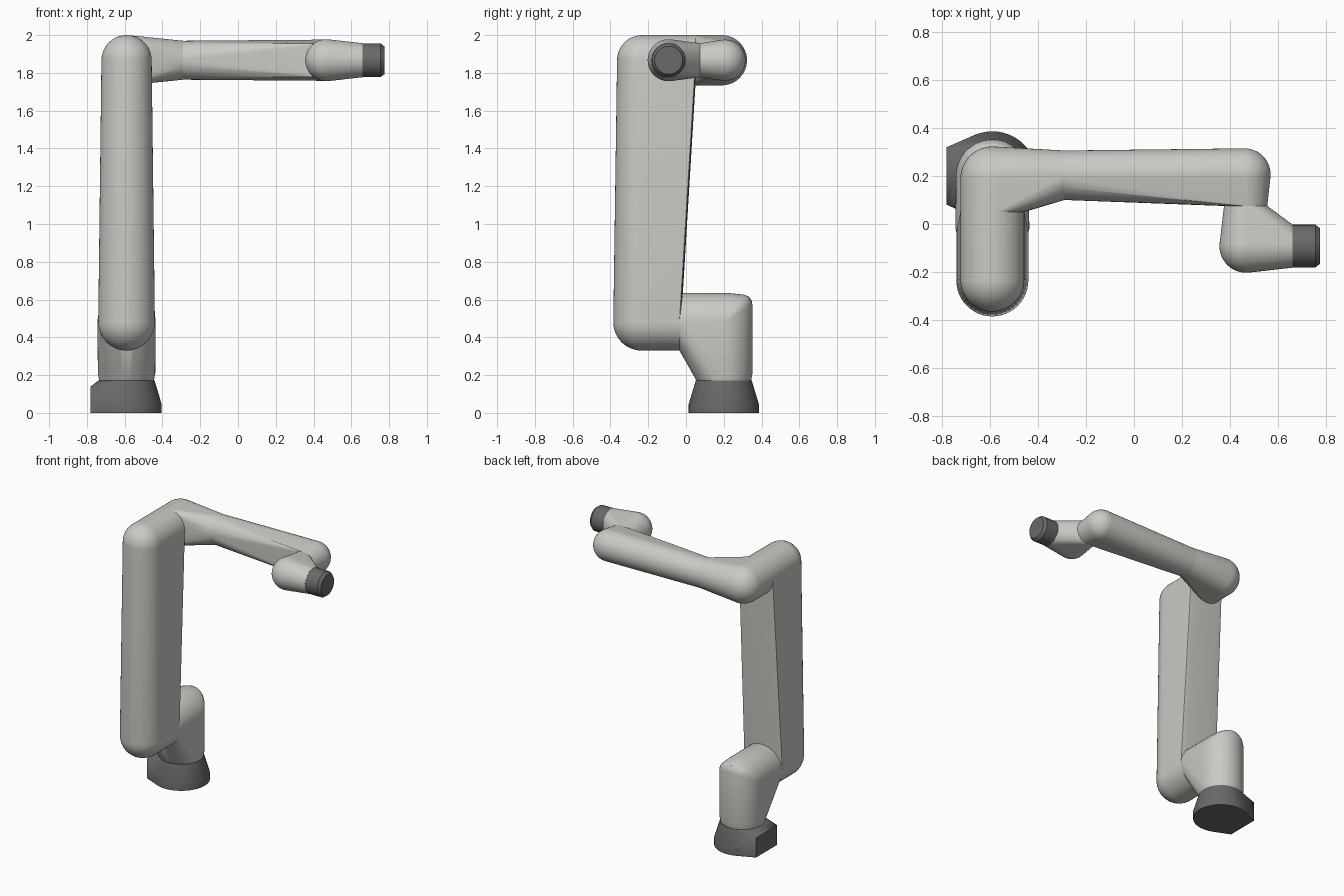
import bpy, bmesh, math
from mathutils import Vector

cube = bpy.data.objects.get("Cube")
if cube:
    bpy.data.objects.remove(cube, do_unlink=True)


def material(name, rgb):
    m = bpy.data.materials.new(name)
    m.use_nodes = True
    m.diffuse_color = (*rgb, 1)
    m.node_tree.nodes["Principled BSDF"].inputs["Base Color"].default_value = (*rgb, 1)
    return m


LIGHT = material("warm light grey", (0.60, 0.59, 0.56))
DARK = material("dark grey", (0.14, 0.14, 0.14))
SEG = 48


def disc(center, axis, r):
    """Ring of points around an axis ('x', 'y' or 'z')."""
    pts = []
    for i in range(SEG):
        a = 2 * math.pi * i / SEG
        c, s = r * math.cos(a), r * math.sin(a)
        off = {"x": (0, c, s), "y": (c, 0, s), "z": (c, s, 0)}[axis]
        pts.append(Vector(center) + Vector(off))
    return pts


def ball(center, r):
    """Points of a sphere."""
    pts = []
    for k in range(-11, 12):
        t = k * math.pi / 24
        pts += disc(Vector(center) + Vector((0, 0, r * math.sin(t))), "z", r * math.cos(t))
    pts += [Vector(center) + Vector((0, 0, r)), Vector(center) - Vector((0, 0, r))]
    return pts


def hull(name, pts, mat, angle=30):
    """Tight skin stretched over rings and spheres."""
    bm = bmesh.new()
    for p in pts:
        bm.verts.new(p)
    res = bmesh.ops.convex_hull(bm, input=bm.verts[:], use_existing_faces=False)
    junk = {g for g in res["geom_interior"] + res["geom_unused"]
            if isinstance(g, bmesh.types.BMVert)}
    bmesh.ops.delete(bm, geom=list(junk), context="VERTS")
    bmesh.ops.dissolve_limit(bm, angle_limit=math.radians(0.3),
                             verts=bm.verts[:], edges=bm.edges[:])
    bmesh.ops.recalc_face_normals(bm, faces=bm.faces[:])
    me = bpy.data.meshes.new(name)
    bm.to_mesh(me)
    bm.free()
    me.materials.append(mat)
    ob = bpy.data.objects.new(name, me)
    bpy.context.collection.objects.link(ob)
    bpy.ops.object.select_all(action="DESELECT")
    ob.select_set(True)
    bpy.context.view_layer.objects.active = ob
    bpy.ops.object.shade_smooth_by_angle(angle=math.radians(angle))
    return ob


X, Y = -0.59, 0.2        # column axis
LOW, TOP = 0.48, 1.867   # heights of the lower and upper joints

# Base: tapered foot with a flat connector side
foot = disc((X, Y, 0), "z", 0.186) + disc((X, Y, 0.045), "z", 0.186)
foot += disc((X, Y, 0.172), "z", 0.148)
foot += [Vector((-0.78, y, z)) for y in (0.08, 0.32) for z in (0, 0.14)]
hull("base", foot, DARK)

# Shoulder: upright cylinder turning forward, with a softened crown at the back
shoulder = disc((X, Y, 0.172), "z", 0.145) + disc((X, Y, 0.21), "z", 0.152)
shoulder += disc((X, -0.035, LOW), "y", 0.15) + disc((X, -0.02, LOW), "y", 0.154)
for scale, rise in ((1.0, 0.09), (0.97, 0.115), (0.88, 0.135), (0.7, 0.146), (0.2, 0.154)):
    for i in range(SEG // 2 + 1):
        a = math.pi * i / (SEG // 2)
        shoulder.append(Vector((X + 0.152 * math.cos(a),
                                Y + 0.152 * scale * math.sin(a),
                                LOW + rise * math.sin(a))))
hull("shoulder", shoulder, LIGHT)

# Upper arm: tall link between the two side joints
hull("upper_arm",
     ball((X, -0.235, LOW), 0.15) + ball((X, -0.232, TOP), 0.133)
     + disc((X, -0.035, LOW), "y", 0.15) + disc((X, 0.05, TOP), "y", 0.133), LIGHT)

# Elbow: turns from the upper arm to the forearm
hull("elbow",
     disc((X, 0.05, TOP), "y", 0.133) + ball((X, 0.19, TOP), 0.133)
     + disc((-0.29, 0.203, TOP), "x", 0.103), LIGHT)

# Forearm: long link ending in a rounded corner
hull("forearm",
     disc((-0.29, 0.203, TOP), "x", 0.103) + ball((0.46, 0.206, TOP), 0.109)
     + disc((0.465, 0.075, TOP), "y", 0.09), LIGHT)

# Wrist: turns outwards to the tool flange
WY = -0.092
hull("wrist",
     disc((0.465, 0.075, TOP), "y", 0.09) + ball((0.467, WY, TOP), 0.111)
     + disc((0.66, WY, TOP), "x", 0.09), LIGHT)

# Tool flange: short chamfered cylinder
hull("tool_flange",
     disc((0.66, WY, TOP), "x", 0.089) + disc((0.755, WY, TOP), "x", 0.089)
     + disc((0.775, WY, TOP), "x", 0.074), DARK)
